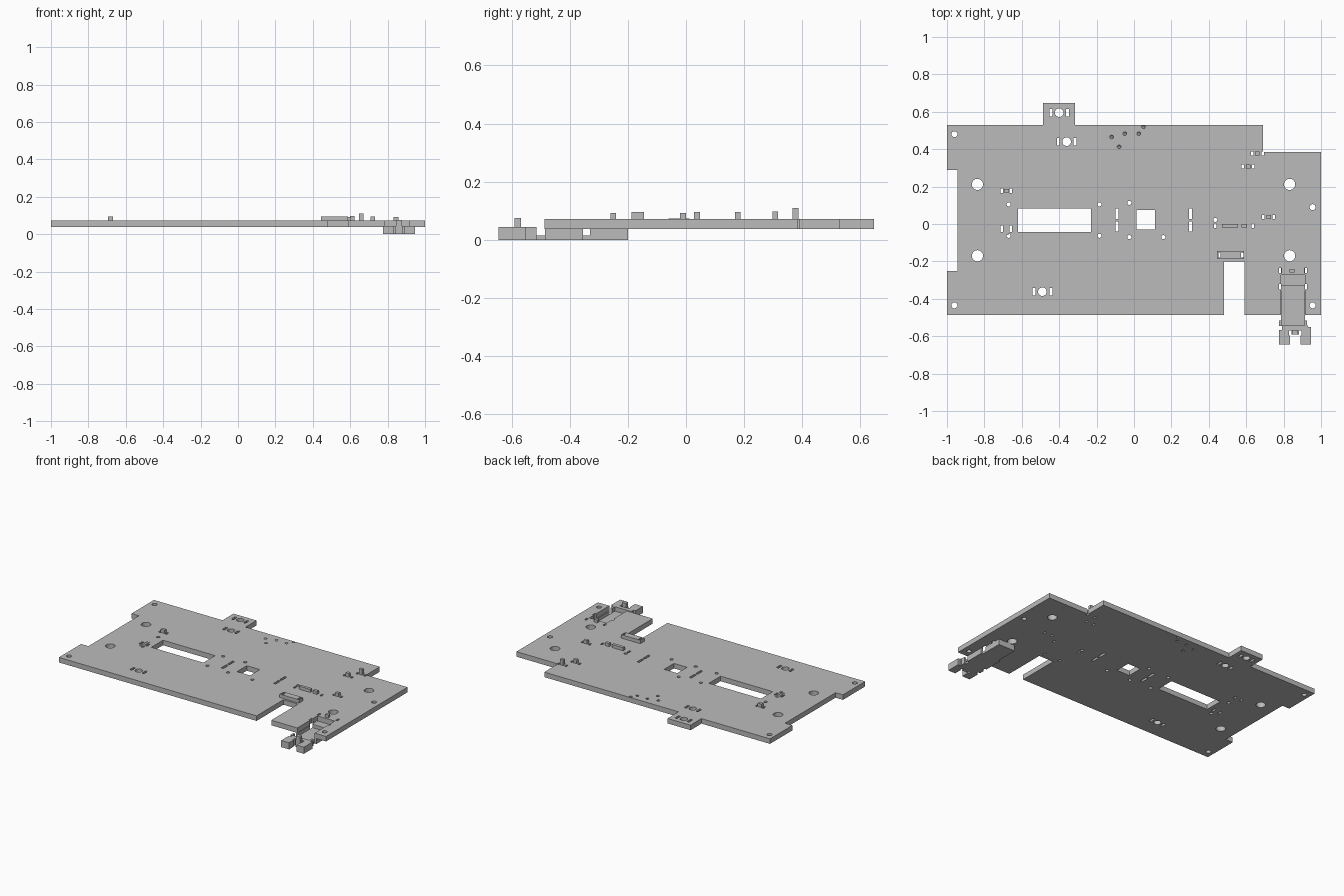
import bpy, bmesh
from mathutils import Matrix, Vector

if "Cube" in bpy.data.objects:
    bpy.data.objects.remove(bpy.data.objects["Cube"])

BOTTOM, TOP = 0.038, 0.072

grey = bpy.data.materials.new("plain grey")
grey.use_nodes = True
grey.diffuse_color = (0.5, 0.5, 0.5, 1)
bsdf = next(n for n in grey.node_tree.nodes if n.type == "BSDF_PRINCIPLED")
bsdf.inputs["Base Color"].default_value = (0.5, 0.5, 0.5, 1)


def finish(name, bm):
    bmesh.ops.recalc_face_normals(bm, faces=bm.faces)
    mesh = bpy.data.meshes.new(name)
    bm.to_mesh(mesh)
    bm.free()
    mesh.materials.append(grey)
    obj = bpy.data.objects.new(name, mesh)
    bpy.context.collection.objects.link(obj)
    return obj


def add_box(bm, x0, x1, y0, y1, z0, z1):
    size = Matrix.Diagonal((x1 - x0, y1 - y0, z1 - z0, 1))
    mid = Matrix.Translation(((x0 + x1) / 2, (y0 + y1) / 2, (z0 + z1) / 2))
    bmesh.ops.create_cube(bm, size=1, matrix=mid @ size)


def box(name, *bounds):
    bm = bmesh.new()
    add_box(bm, *bounds)
    return finish(name, bm)


def slot(bm, x, y, w, h):
    add_box(bm, x - w / 2, x + w / 2, y - h / 2, y + h / 2, -0.1, 0.2)


def hole(bm, x, y, r, lean=0.0):
    made = bmesh.ops.create_cone(bm, cap_ends=True, segments=24, radius1=r, radius2=r,
                                 depth=0.2, matrix=Matrix.Translation((x, y, TOP)))
    for v in made["verts"]:
        v.co.x += (v.co.z - TOP) * lean


def cut(obj, bm):
    cutter = finish("cutter", bm)
    cutter.hide_render = True
    mod = obj.modifiers.new("holes", "BOOLEAN")
    mod.operation, mod.solver, mod.object = "DIFFERENCE", "EXACT", cutter
    mod.use_self = True
    bpy.context.view_layer.objects.active = obj
    bpy.ops.object.modifier_apply(modifier=mod.name)
    bpy.data.objects.remove(cutter)


# Base plate outline with rear tab, side notch and front gap
outline = [(-1, -.487), (.48, -.487), (.48, -.2), (.59, -.2), (.59, -.487), (.785, -.487),
           (.785, -.273), (.915, -.273), (.915, -.487), (1, -.487), (1, .385), (.69, .385),
           (.69, .53), (-.315, .53), (-.315, .647), (-.487, .647), (-.487, .53), (-1, .53),
           (-1, .29), (-.945, .29), (-.945, -.25), (-1, -.25)]
bm = bmesh.new()
face = bm.faces.new([bm.verts.new((x, y, BOTTOM)) for x, y in outline])
up = bmesh.ops.extrude_face_region(bm, geom=[face])
bmesh.ops.translate(bm, vec=Vector((0, 0, TOP - BOTTOM)),
                    verts=[g for g in up["geom"] if isinstance(g, bmesh.types.BMVert)])
plate = finish("base_plate", bm)

# Bar beside the front gap
bar = box("gap_bar", .443, .587, -.187, -.145, TOP - .004, .095)

# Round holes and windows
bm = bmesh.new()
for x, y in [(-.96, .48), (-.96, -.435), (.955, .09), (.955, -.435)]:
    hole(bm, x, y, .016)
for x in (-.837, .832):
    for y in (.212, -.17):
        hole(bm, x, y, .03)
for x, y in [(-.67, .105), (-.185, .105), (-.025, .113), (-.67, -.063),
             (-.185, -.063), (-.025, -.07), (.157, -.07), (.435, .022)]:
    hole(bm, x, y, .011)
slot(bm, -.425, .021, .39, .125)
slot(bm, .062, .023, .098, .105)
# Holes flanked by two slots
for x, y in [(-.4, .595), (-.36, .44), (-.49, -.362)]:
    hole(bm, x, y, .023)
    for side in (-1, 1):
        slot(bm, x + side * .045, y, .016, .04)
for x in (-.09, .302):
    for y in (.055, -.013):
        slot(bm, x, y, .016, .055)
# Slot pairs beside the clips and along the tray
pairs = [(-.682, .178, .024, .026), (-.682, -.025, .024, .035), (.61, .307, .028, .022),
         (.66, .377, .028, .022), (.72, .038, .028, .022), (.534, -.01, .1, .025),
         (.85, -.248, .069, .026), (.85, -.335, .068, .03)]
for x, y, gap, h in pairs:
    for side in (-1, 1):
        slot(bm, x + side * gap, y, .013, h)
# Leaning holes near the rear edge
for x, y in [(-.05, .483), (.025, .483), (.05, .52), (-.08, .413), (-.12, .465)]:
    hole(bm, x, y, .01, -1.0)
cut(plate, bm)

bm = bmesh.new()
for x in (.457, .578):
    slot(bm, x, -.166, .013, .026)
cut(bar, bm)
bm = bmesh.new()
for x in (.457, .578):
    slot(bm, x, -.166, .013, .026)
cut(plate, bm)

# Upright clips on the plate
clips = [(-.682, .178, .028, .095), (.61, .307, .024, .097), (.66, .377, .024, .11),
         (.72, .038, .024, .095), (.513, -.01, .085, .093), (.59, -.01, .03, .093),
         (.845, -.25, .026, .092)]
for i, (x, y, w, top) in enumerate(clips):
    box(f"clip_{i + 1}", x - w / 2, x + w / 2, y - .01, y + .01, TOP - .004, top)
for x in (-.69, -.674):
    box("thin_rib", x - .004, x + .004, -.06, .012, TOP - .002, TOP + .002)

# Sunken tray hanging below the plate
box("tray_floor", .787, .913, -.545, -.2, 0, .015)
box("tray_rear_block", .787, .913, -.33, -.2, .01, BOTTOM)
for side in (-1, 1):
    for y0, y1, z in [(-.485, -.355, BOTTOM), (-.545, -.515, .045)]:
        a, b = sorted((.85 + side * .062, .85 + side * .076))
        box("tray_wall", a, b, y0, y1, 0, z)

# Forked foot at the front of the tray
foot = box("tray_foot", .775, .945, -.645, -.543, 0, .045)
bm = bmesh.new()
slot(bm, .862, -.63, .057, .08)
slot(bm, .775, -.556, .03, .024)
slot(bm, .945, -.545, .03, .012)
for x in (.835, .888):
    slot(bm, x, -.583, .014, .026)
cut(foot, bm)
box("foot_clip", .846, .878, -.59, -.568, .04, .075)
